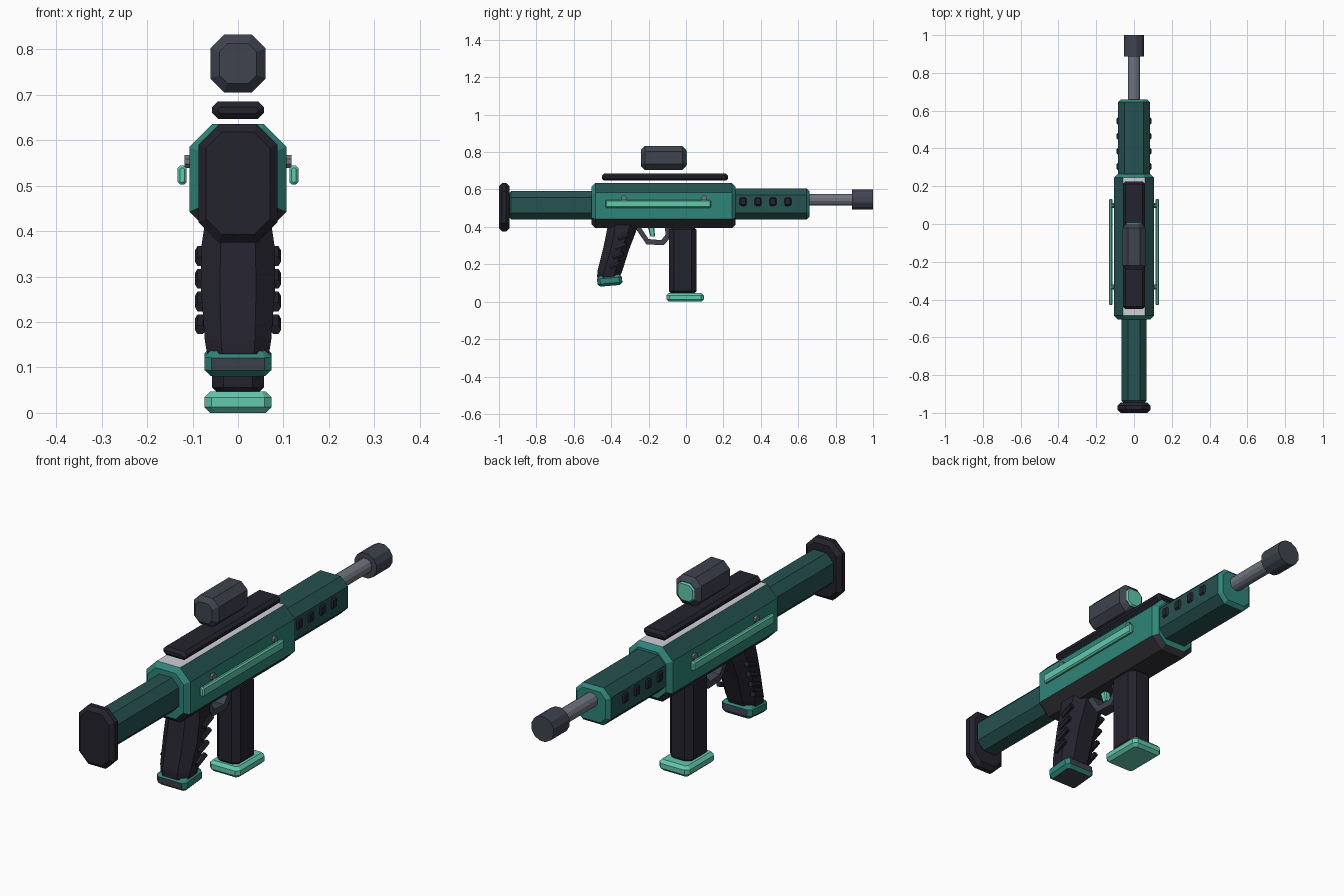
import bpy, bmesh, math
from mathutils import Matrix, Vector

cube = bpy.data.objects.get("Cube")
if cube:
    bpy.data.objects.remove(cube, do_unlink=True)


def material(name, *rgb):
    lin = [((v / 255 + 0.055) / 1.055) ** 2.4 for v in rgb] + [1]
    m = bpy.data.materials.new(name)
    m.use_nodes = True
    m.diffuse_color = lin
    m.node_tree.nodes["Principled BSDF"].inputs["Base Color"].default_value = lin
    return m


DARK_TEAL = material("dark teal", 37, 82, 81)
TEAL = material("teal", 47, 133, 122)
MINT = material("mint", 98, 200, 172)
BLACK = material("near black", 36, 35, 46)
CHARCOAL = material("charcoal", 62, 67, 78)
STEEL = material("steel", 112, 117, 128)
LIGHT = material("light grey", 205, 208, 213)
UNDER = material("dark grey", 50, 50, 55)


def finish(name, bm, mats, rule=None):
    bmesh.ops.recalc_face_normals(bm, faces=bm.faces)
    for f in bm.faces:
        f.normal_update()
        if rule:
            f.material_index = rule(f.normal)
    me = bpy.data.meshes.new(name)
    bm.to_mesh(me)
    bm.free()
    for m in mats:
        me.materials.append(m)
    ob = bpy.data.objects.new(name, me)
    bpy.context.collection.objects.link(ob)
    return ob


def octagon(a, b, c):
    """Rectangle of half sizes a, b with corners cut by c."""
    return [(a, c - b), (a, b - c), (a - c, b), (c - a, b),
            (-a, b - c), (-a, c - b), (c - a, -b), (a - c, -b)]


def loft(name, axis, sections, mats, rule=None, x=0):
    """Join octagon sections (position, centre, half x, half other, cut)."""
    bm = bmesh.new()
    rings = []
    for t, mid, a, b, c in sections:
        pts = [(x + u, t, mid + v) if axis == "y" else (x + u, mid + v, t)
               for u, v in octagon(a, b, c)]
        rings.append([bm.verts.new(p) for p in pts])
    for r, s in zip(rings, rings[1:]):
        for i in range(8):
            j = (i + 1) % 8
            bm.faces.new((r[i], r[j], s[j], s[i]))
    bm.faces.new(rings[0])
    bm.faces.new(rings[-1])
    return finish(name, bm, mats, rule)


def block(name, axis, t0, t1, s0, s1, a, cut, edge, mats, rule=None, x=0):
    """Octagonal block with bevelled ends."""
    mid, b = (s0 + s1) / 2, (s1 - s0) / 2
    full = (mid, a, b, cut)
    small = (mid, a - edge, b - edge, max(cut - 0.586 * edge, 0.002))
    return loft(name, axis, [(t0, *small), (t0 + edge, *full),
                             (t1 - edge, *full), (t1, *small)], mats, rule, x)


def rod(name, start, end, radius, sides, mat):
    a, b = Vector(start), Vector(end)
    bm = bmesh.new()
    bmesh.ops.create_cone(bm, cap_ends=True, segments=sides, radius1=radius,
                          radius2=radius, depth=(b - a).length)
    turn = (b - a).to_track_quat("Z", "Y").to_matrix().to_4x4()
    spin = Matrix.Rotation(math.pi / sides, 4, "Z")
    bm.transform(Matrix.Translation((a + b) / 2) @ turn @ spin)
    return finish(name, bm, [mat])


# Stock and butt plate
block("butt_plate", "y", -1, -0.945, 0.375, 0.635, 0.087, 0.045, 0.017, [BLACK])
block("stock", "y", -0.95, -0.48, 0.44, 0.592, 0.066, 0.035, 0.015, [DARK_TEAL])


# Receiver: light top, dark upper slopes, teal sides, dark underside
def receiver_rule(n):
    if n.z > 0.9:
        return 2
    if n.z < -0.3:
        return 3
    return 1 if n.z > 0.3 and abs(n.y) < 0.2 else 0


block("receiver", "y", -0.505, 0.265, 0.393, 0.635, 0.107, 0.05, 0.02,
      [TEAL, DARK_TEAL, LIGHT, UNDER], receiver_rule)

# Handguard with teal front end and side vents
block("handguard", "y", 0.25, 0.66, 0.44, 0.605, 0.085, 0.035, 0.015,
      [DARK_TEAL, TEAL], lambda n: int(n.y > 0.3))
for i in range(4):
    y = 0.305 + 0.08 * i
    for side in (-1, 1):
        block("vent", "y", y - 0.019, y + 0.019, 0.513, 0.557, 0.012, 0.006,
              0.007, [BLACK], x=side * 0.08)

# Barrel and muzzle
rod("barrel", (0, 0.64, 0.546), (0, 0.9, 0.546), 0.032, 12, STEEL)
rod("muzzle", (0, 0.888, 0.546), (0, 1, 0.546), 0.056, 12, CHARCOAL)

# Top rail and sight
block("top_rail", "y", -0.45, 0.225, 0.647, 0.685, 0.057, 0.013, 0.012, [BLACK])
block("sight", "y", -0.24, 0, 0.705, 0.832, 0.061, 0.03, 0.02, [CHARCOAL])
block("sight_lens", "y", -0.03, 0.006, 0.726, 0.811, 0.042, 0.02, 0.007, [MINT])

# Side strips on pegs
for side in (-1, 1):
    block("side_strip", "y", -0.43, 0.133, 0.502, 0.544, 0.01, 0.006, 0.005,
          [MINT], x=side * 0.123)
    for y in (-0.333, 0.098):
        rod("strip_peg", (side * 0.09, y, 0.553), (side * 0.118, y, 0.553),
            0.015, 8, STEEL)

# Grip leaning back, with ribs and a foot
loft("grip", "z", [(0.13, -0.415, 0.068, 0.06, 0.033),
                   (0.16, -0.408, 0.073, 0.066, 0.036),
                   (0.28, -0.374, 0.082, 0.07, 0.042),
                   (0.37, -0.347, 0.08, 0.078, 0.042),
                   (0.41, -0.338, 0.074, 0.08, 0.04)], [BLACK])
for i in range(4):
    y, z = -0.377 + 0.015 * i, 0.195 + 0.05 * i
    for side in (-1, 1):
        rod("grip_rib", (side * 0.083, y - 0.03, z - 0.012),
            (side * 0.083, y + 0.03, z + 0.012), 0.012, 6, BLACK)
foot = block("grip_foot", "z", -0.028, 0.028, -0.067, 0.067, 0.074, 0.016, 0.014,
             [TEAL, CHARCOAL], lambda n: int(abs(n.y) > 0.9 or n.z < -0.9))
foot.data.transform(Matrix.Translation((0, -0.408, 0.113))
                    @ Matrix.Rotation(math.radians(5), 4, "X"))

# Trigger guard: a thick strip following a path
path = [(-0.275, 0.4), (-0.212, 0.307), (-0.12, 0.302), (-0.085, 0.34), (-0.085, 0.4)]
centre = Vector((-0.17, 0.41))
bm = bmesh.new()
rings = []
for p in path:
    p = Vector(p)
    inner = p + (centre - p).normalized() * 0.03
    rings.append([bm.verts.new((x, q.x, q.y))
                  for x, q in ((-0.025, p), (0.025, p), (0.025, inner), (-0.025, inner))])
for r, s in zip(rings, rings[1:]):
    for i in range(4):
        j = (i + 1) % 4
        bm.faces.new((r[i], r[j], s[j], s[i]))
bm.faces.new(rings[0])
bm.faces.new(rings[-1])
finish("trigger_guard", bm, [CHARCOAL])
loft("trigger", "z", [(0.35, -0.178, 0.012, 0.012, 0.004),
                      (0.4, -0.187, 0.016, 0.018, 0.006)], [MINT])

# Magazine and base plate
block("magazine", "z", 0.042, 0.4, -0.09, 0.055, 0.057, 0.025, 0.014, [BLACK])
block("magazine_base", "z", 0, 0.047, -0.105, 0.095, 0.074, 0.016, 0.013, [MINT])
